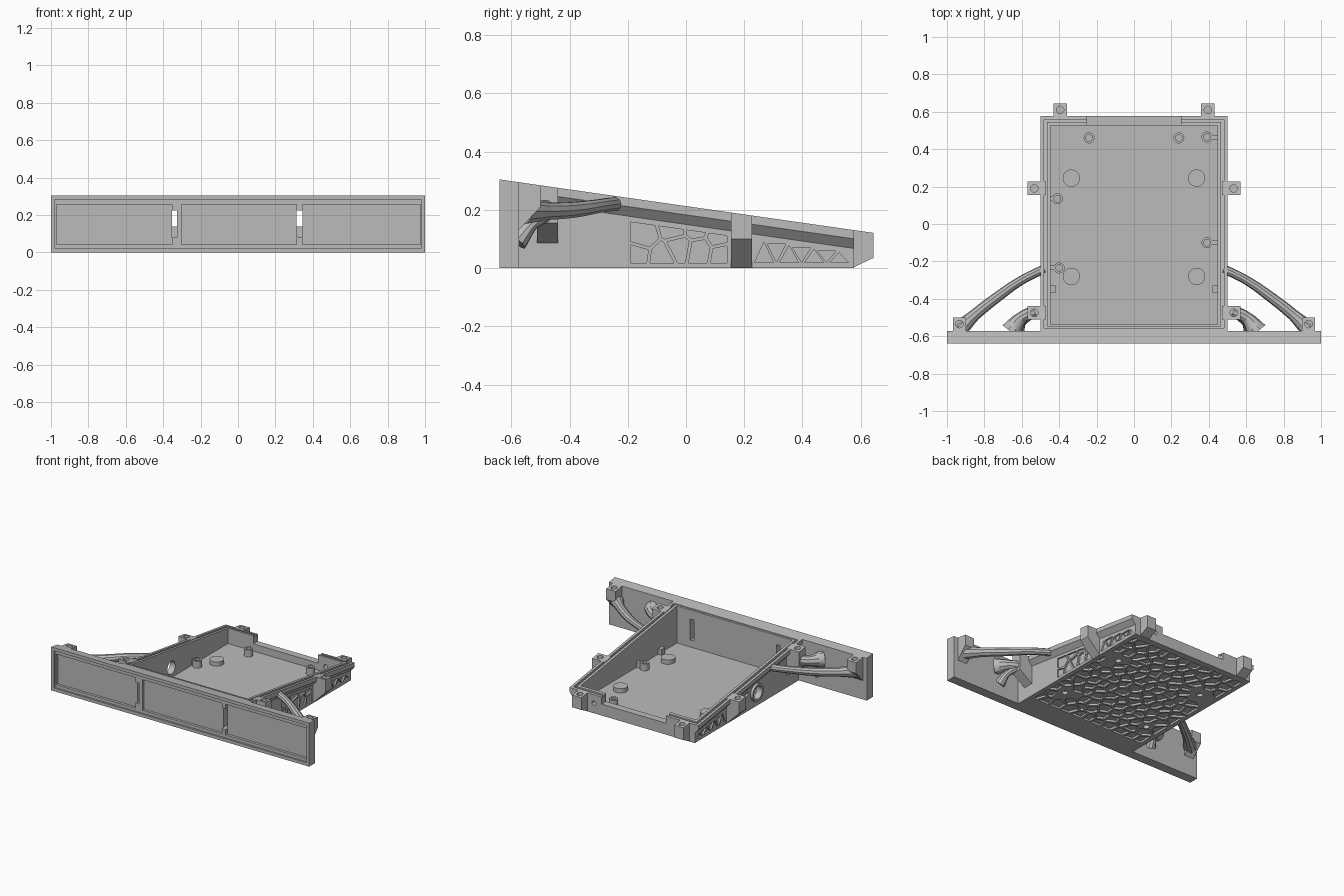
import bpy, bmesh, math, random
from mathutils import Vector

random.seed(4)
if "Cube" in bpy.data.objects:
    bpy.data.objects.remove(bpy.data.objects["Cube"])

grey = bpy.data.materials.new("plain grey")
grey.use_nodes = True
grey.diffuse_color = (0.5, 0.5, 0.5, 1)
grey.node_tree.nodes["Principled BSDF"].inputs["Base Color"].default_value = (0.5, 0.5, 0.5, 1)


def top(y, d=0.0):
    """Height of the sloping lid plane, lowered by d."""
    return 0.213 - 0.143 * y - d


def make(name, hulls):
    """One object from a list of convex point sets."""
    me = bpy.data.meshes.new(name)
    for pts in hulls:
        bm = bmesh.new()
        bm.from_mesh(me)
        vs = [bm.verts.new(p) for p in pts]
        res = bmesh.ops.convex_hull(bm, input=vs)
        junk = [v for v in res["geom_interior"] if isinstance(v, bmesh.types.BMVert)]
        bmesh.ops.delete(bm, geom=junk, context="VERTS")
        bm.to_mesh(me)
        bm.free()
    bm = bmesh.new()
    bm.from_mesh(me)
    bmesh.ops.dissolve_limit(bm, angle_limit=0.01, verts=bm.verts, edges=bm.edges)
    bmesh.ops.recalc_face_normals(bm, faces=bm.faces)
    bm.to_mesh(me)
    bm.free()
    me.materials.append(grey)
    ob = bpy.data.objects.new(name, me)
    bpy.context.collection.objects.link(ob)
    return ob


def wedge(x0, x1, y0, y1, lo, hi):
    """Block whose bottom and top are constants or functions of y."""
    h = lambda f, y: f(y) if callable(f) else f
    return [(x, y, h(f, y)) for x in (x0, x1) for y in (y0, y1) for f in (lo, hi)]


def disc(c, r, depth, axis="z", n=32):
    """Cylinder points centred on c."""
    pts = []
    for i in range(n):
        a, b = r * math.cos(math.tau * i / n), r * math.sin(math.tau * i / n)
        for d in (-depth / 2, depth / 2):
            off = {"x": (d, a, b), "y": (a, d, b), "z": (a, b, d)}[axis]
            pts.append(Vector(c) + Vector(off))
    return pts


def cut(ob, hulls):
    """Subtract the convex pieces from ob."""
    cutter = make("cutter", hulls)
    cutter.hide_render = True
    mod = ob.modifiers.new("cut", "BOOLEAN")
    mod.operation, mod.solver, mod.object = "DIFFERENCE", "EXACT", cutter
    dg = bpy.context.evaluated_depsgraph_get()
    me = bpy.data.meshes.new_from_object(ob.evaluated_get(dg))
    ob.modifiers.clear()
    ob.data = me
    bpy.data.objects.remove(cutter)


def smooth(ob):
    bpy.ops.object.select_all(action="DESELECT")
    ob.select_set(True)
    bpy.context.view_layer.objects.active = ob
    bpy.ops.object.shade_smooth_by_angle(angle=math.radians(35))


def clip(poly, n, d):
    """Keep the part of a 2D polygon where p.n <= d."""
    out = []
    for a, b in zip(poly, poly[1:] + poly[:1]):
        da, db = a.dot(n) - d, b.dot(n) - d
        if da <= 0:
            out.append(a)
        if da * db < 0:
            out.append(a.lerp(b, da / (da - db)))
    return out


def cells(u0, u1, v0, v1, step, gap):
    """Irregular honeycomb polygons filling a rectangle."""
    seeds, row, v = [], 0, v0 + step / 2
    while v < v1:
        u = u0 + step * (0.3 + 0.5 * (row % 2))
        while u < u1:
            j = lambda: random.uniform(-0.27, 0.27) * step
            seeds.append(Vector((u + j(), v + j())))
            u += step
        v, row = v + step * 0.9, row + 1
    polys = []
    for s in seeds:
        p = [Vector(q) for q in ((u0, v0), (u1, v0), (u1, v1), (u0, v1))]
        for t in seeds:
            if t is not s and (t - s).length < 3 * step and p:
                n = (t - s).normalized()
                p = clip(p, n, n.dot((s + t) / 2) - gap / 2)
        if len(p) > 2:
            polys.append(p)
    return polys


def near(poly, c, r):
    return any((q - Vector(c)).length < r for q in poly + [sum(poly, Vector((0, 0))) / len(poly)])


# Front panel with stepped recesses and two slots
slots = [wedge(a, b, -0.7, -0.5, 0.08, 0.225) for a, b in ((-0.353, -0.327), (0.314, 0.344))]
panel = make("front_panel", [wedge(-1, 1, -0.64, -0.573, 0, top)])
cut(panel, [wedge(-0.98, 0.98, -0.7, -0.628, 0.022, 0.283)])
cut(panel, [wedge(a, b, -0.7, -0.61, 0.043, 0.257)
            for a, b in ((-0.97, -0.353), (-0.302, 0.314), (0.344, 0.975))])
cut(panel, slots)

# Tray: sloping shell with overhanging rim, lid groove and rear notch
tray = make("tray", [wedge(-0.5, 0.5, -0.575, 0.577, 0, top)])
cut(tray, [wedge(-0.447, 0.447, -0.537, 0.527, 0.03, 0.5)])
for s in (1, -1):
    ys = (-0.7, 0.7)
    cut(tray, [[(s * x, y, z) for y in ys for x, z in (
        (0.472, -0.1), (0.6, -0.1), (0.6, top(y, 0.03)), (0.5, top(y, 0.03)), (0.472, top(y, 0.063)))]])
    groove = lambda y: top(y, 0.015)
    cut(tray, [wedge(s * 0.465, s * 0.482, -0.555, 0.56, groove, 0.5)])
cut(tray, [wedge(-0.465, 0.465, -0.555, -0.548, groove, 0.5)])
cut(tray, [wedge(-0.465, 0.465, 0.546, 0.56, groove, 0.5)])
cut(tray, [wedge(-0.25, 0.25, 0.5, 0.6, 0.08, 0.5)])
cut(tray, slots)
cut(tray, [disc((0.31, 0.56, 0.07), 0.015, 0.2, "y")])
cut(tray, [disc((-0.46, -0.1, 0.1), 0.045, 0.2, "x")])

# Honeycomb pockets and screw holes under the floor
corners = [(x, y) for x in (-0.335, 0.335) for y in (-0.28, 0.245)]
floor = [p for p in cells(-0.44, 0.44, -0.46, 0.53, 0.085, 0.016)
         if not any(near(p, c, 0.04) for c in corners)]
cut(tray, [[(q.x, q.y, z) for q in p for z in (-0.05, 0.014)] for p in floor])
cut(tray, [disc((x, y, 0), 0.02, 0.04, n=20) for x, y in corners])

# Side wall pockets: honeycomb ahead of the lug, triangles behind it
for s in (1, -1):
    polys = []
    for p in cells(-0.19, 0.14, 0.018, 0.16, 0.075, 0.012):
        p = clip(p, Vector((0.143, 1)), 0.213 - 0.082)
        if len(p) > 2 and not (s < 0 and near(p, (-0.1, 0.1), 0.068)):
            polys.append(p)
    for i in range(7):
        c, w = 0.268 + 0.043 * i, 0.032
        lo, hi = 0.02, top(c, 0.085)
        if i % 2:
            lo, hi = hi, lo
        polys.append([Vector((c - w, lo)), Vector((c + w, lo)), Vector((c, hi))])
    cut(tray, [[(s * x, q.x, q.y) for q in p for x in (0.46, 0.55)] for p in polys])
smooth(tray)

# Round port collar on one side wall
collar = make("port_collar", [disc((-0.475, -0.1, 0.1), 0.06, 0.03, "x")])
cut(collar, [disc((-0.475, -0.1, 0.1), 0.045, 0.1, "x")])
smooth(collar)


def lug(name, x, y, inner, outer, bottom, chamfer, along_x=True):
    """Screw lug with a sloping underside and a hole in the top."""
    w, pts = 0.036, []
    for side in (-w, w):
        for u, lo in ((inner, bottom), (outer, bottom + chamfer)):
            px, py = (u, y + side) if along_x else (x + side, u)
            pts += [(px, py, lo), (px, py, top(py))]
    ob = make(name, [pts])
    cut(ob, [disc((x, y, top(y)), 0.02, 0.12, n=24)])
    smooth(ob)


def strut(name, pts):
    """Tapered organic brace from (x, y, z, radius) points."""
    cu = bpy.data.curves.new(name, "CURVE")
    cu.dimensions, cu.bevel_depth, cu.bevel_resolution, cu.use_fill_caps = "3D", 1, 3, True
    sp = cu.splines.new("BEZIER")
    sp.bezier_points.add(len(pts) - 1)
    for b, (x, y, z, r) in zip(sp.bezier_points, pts):
        b.co, b.radius = (x, y, z), r
        b.handle_left_type = b.handle_right_type = "AUTO"
    cu.materials.append(grey)
    tmp = bpy.data.objects.new(name, cu)
    bpy.context.collection.objects.link(tmp)
    dg = bpy.context.evaluated_depsgraph_get()
    me = bpy.data.meshes.new_from_object(tmp.evaluated_get(dg))
    bpy.data.objects.remove(tmp)
    ob = bpy.data.objects.new(name, me)
    bpy.context.collection.objects.link(ob)
    smooth(ob)


# Lugs and braces, mirrored left and right
for s, side in ((1, "left"), (-1, "right")):
    lug(side + "_side_lug", s * 0.533, 0.19, s * 0.47, s * 0.57, 0, 0.1)
    lug(side + "_front_lug", s * 0.533, -0.475, s * 0.47, s * 0.57, 0.085, 0.07)
    lug(side + "_rear_lug", s * 0.395, 0.61, 0.57, 0.644, 0, 0.035, False)
    lug(side + "_outer_lug", s * 0.933, -0.535, -0.575, -0.5, 0.13, 0.08, False)
    strut(side + "_long_brace", [
        (s * 0.48, -0.24, 0.222, 0.024), (s * 0.6, -0.3, 0.213, 0.024), (s * 0.73, -0.39, 0.2, 0.028),
        (s * 0.85, -0.485, 0.195, 0.031), (s * 0.93, -0.56, 0.195, 0.045)])
    strut(side + "_short_brace", [
        (s * 0.53, -0.47, 0.2, 0.035), (s * 0.6, -0.5, 0.2, 0.032), (s * 0.66, -0.575, 0.2, 0.055)])
    strut(side + "_low_brace", [
        (s * 0.56, -0.48, 0.19, 0.03), (s * 0.6, -0.53, 0.15, 0.022), (s * 0.62, -0.58, 0.09, 0.035)])
    make(side + "_wall_tab", [wedge(s * 0.42, s * 0.455, -0.37, -0.33, 0.03, 0.07)])

# Floor pads and hollow standoffs
for x, y in corners:
    smooth(make("floor_pad", [disc((x, y, 0.044), 0.046, 0.032)]))
for x, y in ((-0.24, 0.46), (0.24, 0.46), (0.39, 0.465), (-0.41, 0.135), (-0.4, -0.235), (0.39, -0.1)):
    post = make("standoff", [disc((x, y, 0.053), 0.029, 0.05)])
    cut(post, [disc((x, y, 0.075), 0.017, 0.06)])
    smooth(post)
    if abs(x) > 0.3:
        s = math.copysign(1, x)
        make("standoff_rib", [wedge(x + s * 0.026, s * 0.45, y - 0.012, y + 0.012, 0.028, 0.07)])
